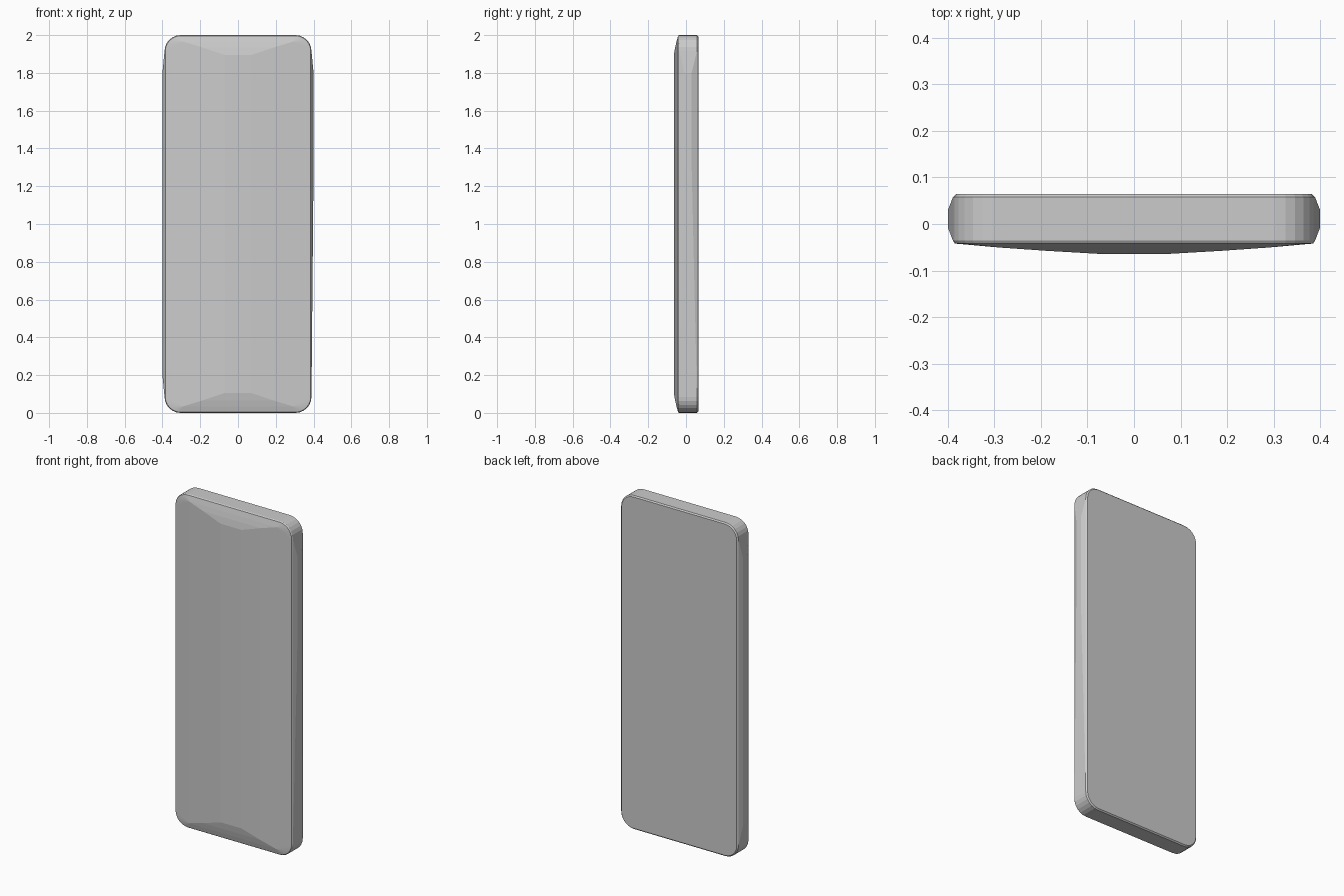
import bpy, bmesh, math

if "Cube" in bpy.data.objects:
    bpy.data.objects.remove(bpy.data.objects["Cube"])


def rounded_ring(y, inset, radius=0.085, segments=6):
    """Rounded rectangle in the xz plane at depth y."""
    cx, cz = 0.389 - radius, 1.0 - radius
    r = radius - inset
    pts = []
    for sx in (-1, 1):
        for sz in (-1, 1):
            for i in range(segments + 1):
                a = math.pi / 2 * i / segments
                pts.append((sx * (cx + r * math.cos(a)), y,
                            1.0 + sz * (cz + r * math.sin(a))))
    return pts


# Outer rim: back face, chamfers and straight side wall
points = []
for y, inset in ((0.065, 0.007), (0.058, 0.0), (-0.036, 0.0), (-0.042, 0.004)):
    points += rounded_ring(y, inset)

# Crowned front, sloping down to the rim at both ends
for x, y, end in ((0.07, -0.0645, 0.105), (0.19, -0.0575, 0.065), (0.29, -0.0505, 0.035)):
    for sx in (-1, 1):
        for z in (end, 2 - end):
            points.append((sx * x, y, z))

# Slightly swollen long sides (the right one tapers towards the bottom)
for y in (-0.008, 0.03):
    points += [(-0.4, y, 0.2), (-0.4, y, 1.8), (0.4, y, 1.3), (0.4, y, 1.8)]

# Every section is convex, so a hull skins the slab
bm = bmesh.new()
for p in points:
    bm.verts.new(p)
bmesh.ops.convex_hull(bm, input=bm.verts[:])
bmesh.ops.delete(bm, geom=[v for v in bm.verts if not v.link_faces], context='VERTS')
bmesh.ops.dissolve_limit(bm, angle_limit=math.radians(0.3),
                         verts=bm.verts[:], edges=bm.edges[:])
bmesh.ops.recalc_face_normals(bm, faces=bm.faces[:])
mesh = bpy.data.meshes.new("slab_body")
bm.to_mesh(mesh)
bm.free()
body = bpy.data.objects.new("slab_body", mesh)
bpy.context.collection.objects.link(body)
